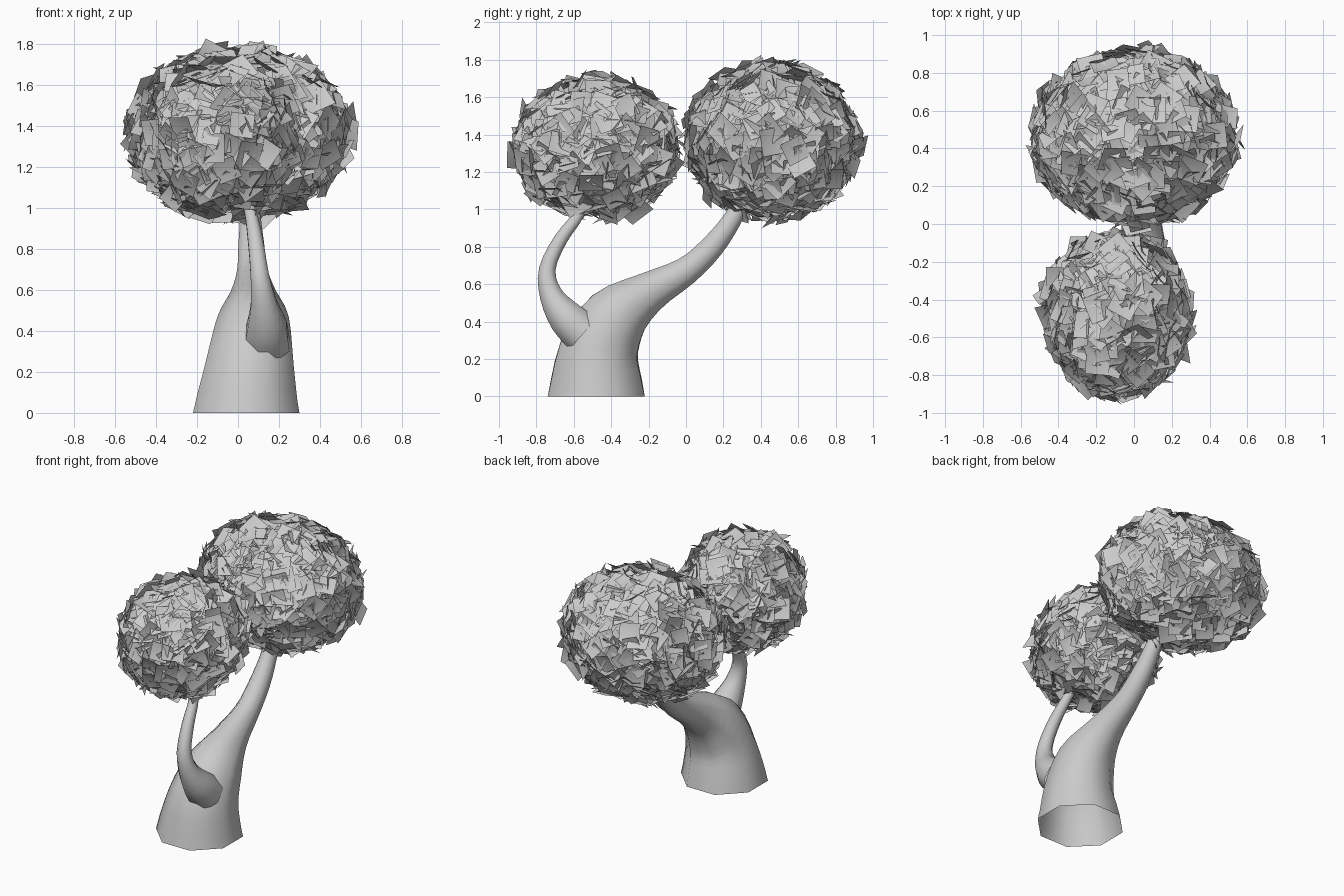
import bpy, bmesh, math, random
from mathutils import Vector, Quaternion

if "Cube" in bpy.data.objects:
    bpy.data.objects.remove(bpy.data.objects["Cube"])

random.seed(4)


def finish(name, bm):
    mesh = bpy.data.meshes.new(name)
    bm.to_mesh(mesh)
    bm.free()
    obj = bpy.data.objects.new(name, mesh)
    bpy.context.collection.objects.link(obj)
    return obj


def catmull(points, steps):
    p = [Vector(q) for q in points]
    p = [2 * p[0] - p[1]] + p + [2 * p[-1] - p[-2]]
    out = []
    for i in range(1, len(p) - 2):
        a, b, c, d = p[i - 1:i + 3]
        for s in range(steps):
            t = s / steps
            out.append(0.5 * (2 * b + (c - a) * t + (2 * a - 5 * b + 4 * c - d) * t * t
                              + (3 * b - a - 3 * c + d) * t ** 3))
    return out + [p[-2]]


def limb(name, points, first_dir, sides=8, steps=3):
    """Tapered open tube through (x, y, z, radius) points."""
    path = catmull(points, steps)
    bm = bmesh.new()
    rings = []
    for i, q in enumerate(path):
        a, b = path[max(i - 1, 0)], path[min(i + 1, len(path) - 1)]
        tangent = (b - a).to_3d().normalized() if i else Vector(first_dir).normalized()
        side = Vector((1, 0, 0))
        side = (side - tangent * side.dot(tangent)).normalized()
        up = tangent.cross(side)
        ring = []
        for k in range(sides):
            ang = math.tau * (k + 0.5) / sides
            r = q[3] * 1.04
            ring.append(bm.verts.new(q.to_3d() + side * math.cos(ang) * r + up * math.sin(ang) * r))
        rings.append(ring)
    for lo, hi in zip(rings, rings[1:]):
        for k in range(sides):
            n = (k + 1) % sides
            bm.faces.new((lo[k], lo[n], hi[n], hi[k])).smooth = True
    return finish(name, bm)


def foliage(name, centre, radii, count):
    """Ball of overlapping, randomly tilted square leaf cards."""
    bm = bmesh.new()
    c = Vector(centre)
    for i in range(count):
        # even spread of directions over the ball
        z = 1 - 2 * (i + 0.5) / count
        ang = i * math.pi * (3 - math.sqrt(5))
        r = math.sqrt(1 - z * z)
        d = Vector((r * math.cos(ang), r * math.sin(ang), z))
        depth = random.uniform(0.88, 1.0)
        pos = c + Vector([d[k] * radii[k] * depth for k in range(3)])
        n = Vector([d[k] / radii[k] for k in range(3)]).normalized()
        axis = Vector([random.gauss(0, 1) for _ in range(3)]).normalized()
        n = (Quaternion(axis, math.radians(random.uniform(-50, 50))) @ n).normalized()
        u = n.orthogonal().normalized()
        u = Quaternion(n, random.uniform(0, math.tau)) @ u
        v = n.cross(u)
        h = random.uniform(0.065, 0.105)
        corners = [bm.verts.new(pos + u * h * math.cos(a) + v * h * math.sin(a))
                   for a in (0, math.pi / 2, math.pi, 1.5 * math.pi)]
        mid = bm.verts.new(pos - n * h * 0.2)
        for k in range(4):
            bm.faces.new((corners[k], corners[(k + 1) % 4], mid)).smooth = True
    return finish(name, bm)


# main trunk, sweeping to the back
limb("trunk", [
    (0.04, -0.48, 0.00, 0.27), (0.06, -0.465, 0.24, 0.22), (0.075, -0.37, 0.425, 0.18),
    (0.075, -0.20, 0.555, 0.115), (0.07, 0.00, 0.67, 0.078), (0.065, 0.14, 0.80, 0.066),
    (0.06, 0.25, 0.95, 0.052), (0.05, 0.32, 1.10, 0.042), (0.03, 0.37, 1.28, 0.03)],
    (0, 0, 1))

# side branch, curling up at the front
limb("branch", [
    (0.14, -0.55, 0.335, 0.115), (0.14, -0.64, 0.42, 0.10), (0.125, -0.72, 0.54, 0.065),
    (0.105, -0.742, 0.68, 0.046), (0.085, -0.67, 0.84, 0.038), (0.06, -0.57, 0.98, 0.03),
    (0.01, -0.52, 1.15, 0.022)],
    (0, -0.75, 0.66))

# leaf crowns
foliage("back_foliage", (0.0, 0.46, 1.365), (0.55, 0.47, 0.42), 750)
foliage("front_foliage", (-0.09, -0.48, 1.33), (0.39, 0.44, 0.385), 550)
